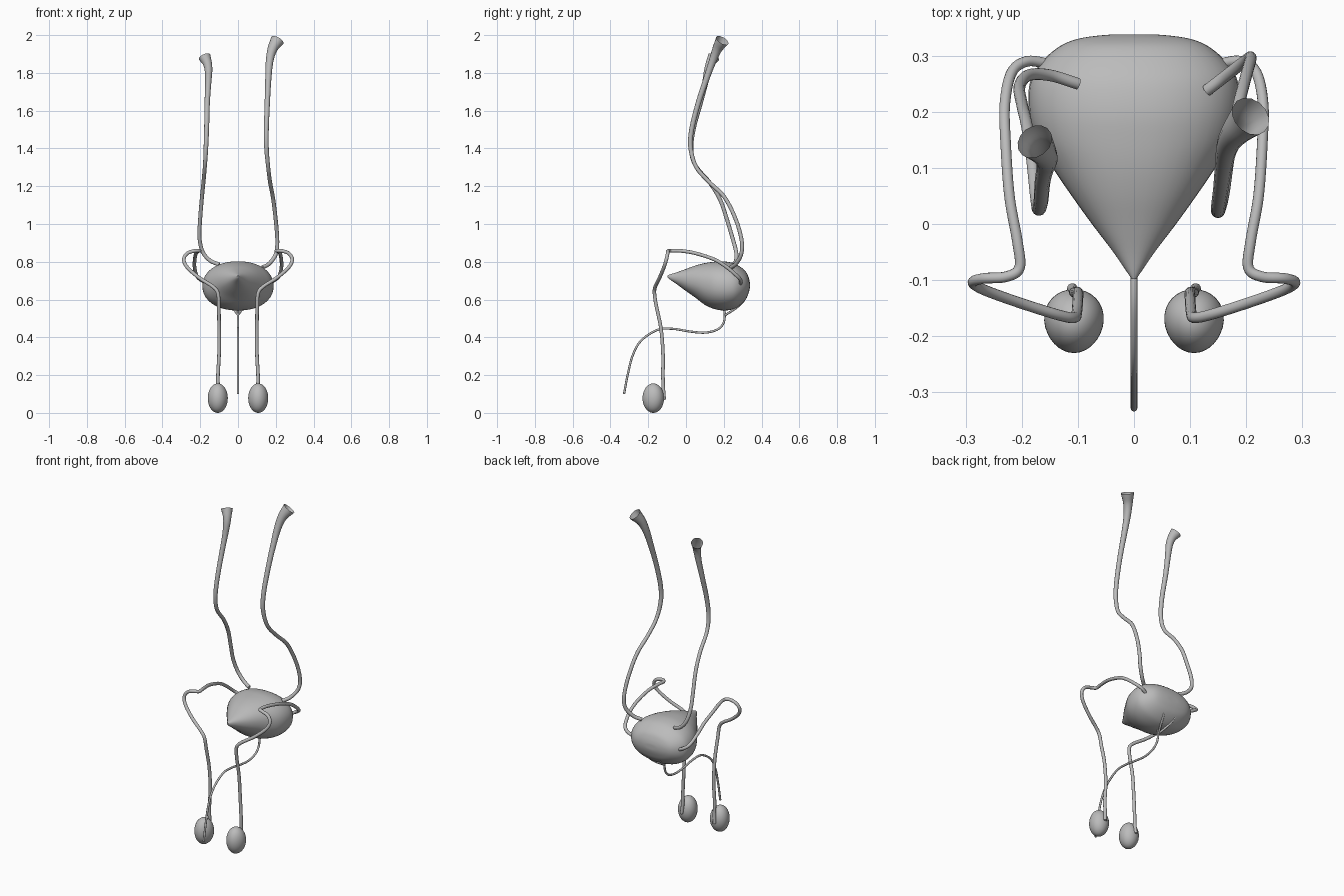
import bpy
import bmesh
import math
from mathutils import Vector

cube = bpy.data.objects.get("Cube")
if cube:
    bpy.data.objects.remove(cube)

grey = bpy.data.materials.new("soft grey")
grey.use_nodes = True
grey.diffuse_color = (0.5, 0.5, 0.5, 1)
grey.node_tree.nodes["Principled BSDF"].inputs["Base Color"].default_value = (0.5, 0.5, 0.5, 1)


def spline_point(points, t):
    """Catmull-Rom position at t, measured in control points."""
    i = min(int(t), len(points) - 2)
    u = t - i
    b, c = points[i], points[i + 1]
    a = points[i - 1] if i else 2 * b - c
    d = points[i + 2] if i + 2 < len(points) else 2 * c - b
    return b + u * ((c - a) + u * ((2 * a - 5 * b + 4 * c - d) + u * (3 * b - a - 3 * c + d))) / 2


def resample(points, steps):
    points = [Vector(p) for p in points]
    count = (len(points) - 1) * steps
    return [spline_point(points, k / steps) for k in range(count + 1)]


def loft(name, rings, close_start=True, close_end=True):
    """Skin a row of equal rings into a smooth shell."""
    bm = bmesh.new()
    loops = [[bm.verts.new(p) for p in ring] for ring in rings]
    for r, s in zip(loops, loops[1:]):
        for j in range(len(r)):
            k = (j + 1) % len(r)
            bm.faces.new((r[j], r[k], s[k], s[j]))
    if close_start:
        bm.faces.new(loops[0][::-1])
    if close_end:
        bm.faces.new(loops[-1])
    bmesh.ops.recalc_face_normals(bm, faces=bm.faces)
    mesh = bpy.data.meshes.new(name)
    bm.to_mesh(mesh)
    bm.free()
    obj = bpy.data.objects.new(name, mesh)
    bpy.context.collection.objects.link(obj)
    finish(obj)
    return obj


def finish(obj):
    obj.data.materials.append(grey)
    bpy.ops.object.select_all(action="DESELECT")
    obj.select_set(True)
    bpy.context.view_layer.objects.active = obj
    bpy.ops.object.shade_smooth_by_angle(angle=math.radians(50))


def tube(name, points, radius, open_end=False, sides=14):
    """Sweep a circle along a path; points may carry their own radius."""
    path = resample([p if len(p) == 4 else (*p, radius) for p in points], 7)
    centres = [Vector(p[:3]) for p in path]
    normal = Vector((0.6, 0.8, 0.1))
    rings = []
    for i, c in enumerate(centres):
        tangent = (centres[min(i + 1, len(path) - 1)] - centres[max(i - 1, 0)]).normalized()
        normal = (normal - tangent * normal.dot(tangent)).normalized()
        side = tangent.cross(normal)
        angles = [math.tau * j / sides for j in range(sides)]
        rings.append([c + path[i][3] * (math.cos(a) * normal + math.sin(a) * side) for a in angles])
    return loft(name, rings, close_end=not open_end)


# Bladder: rounded sections along y, given as (y, half width, bottom, top)
sections = [
    (-0.098, 0.004, 0.718, 0.728), (-0.085, 0.013, 0.706, 0.733),
    (-0.05, 0.037, 0.682, 0.744), (0, 0.075, 0.645, 0.762),
    (0.05, 0.111, 0.61, 0.78), (0.1, 0.145, 0.572, 0.793),
    (0.15, 0.174, 0.55, 0.8), (0.2, 0.187, 0.542, 0.802),
    (0.25, 0.186, 0.549, 0.793), (0.285, 0.168, 0.568, 0.775),
    (0.315, 0.135, 0.598, 0.75), (0.33, 0.1, 0.63, 0.722),
    (0.337, 0.05, 0.655, 0.697), (0.338, 0.008, 0.674, 0.68),
]


def section_ring(y, width, bottom, top, sides=40):
    ring = []
    for j in range(sides):
        a = math.tau * j / sides
        c, s = math.cos(a), math.sin(a)
        x = width * math.copysign(abs(c) ** 0.92, c)
        z = (top + bottom) / 2 + (top - bottom) / 2 * math.copysign(abs(s) ** 0.92, s)
        ring.append(Vector((x, y, z)))
    return ring


smooth_sections = []
for a, b in zip(sections, sections[1:]):
    smooth_sections.append(a)
smooth_sections.append(sections[-1])
packed = [Vector(s) for s in smooth_sections]
rows = [spline_point(packed, k / 4) for k in range((len(packed) - 1) * 4 + 1)]
loft("bladder", [section_ring(*r) for r in rows])

# Upper tubes with flared open ends
tube("left_upper_tube", [
    (0.13, 0.238, 0.77), (0.165, 0.265, 0.79), (0.2, 0.292, 0.84),
    (0.208, 0.295, 0.91), (0.2, 0.265, 1.02), (0.185, 0.205, 1.14),
    (0.17, 0.125, 1.22), (0.16, 0.055, 1.3), (0.151, 0.025, 1.4, 0.012),
    (0.15, 0.03, 1.5, 0.013), (0.155, 0.065, 1.64, 0.014),
    (0.16, 0.105, 1.76, 0.016), (0.167, 0.14, 1.86, 0.02),
    (0.182, 0.165, 1.925, 0.026), (0.208, 0.192, 1.972, 0.037)], 0.0105, True)
tube("right_upper_tube", [
    (-0.1, 0.25, 0.785), (-0.15, 0.265, 0.808), (-0.188, 0.265, 0.855),
    (-0.204, 0.245, 0.93), (-0.2, 0.215, 1.03), (-0.192, 0.18, 1.13),
    (-0.183, 0.125, 1.22), (-0.175, 0.05, 1.31), (-0.17, 0.027, 1.4, 0.012),
    (-0.166, 0.04, 1.51, 0.013), (-0.163, 0.075, 1.64, 0.014),
    (-0.158, 0.1, 1.74, 0.016), (-0.156, 0.115, 1.81, 0.02),
    (-0.162, 0.128, 1.85, 0.024), (-0.177, 0.147, 1.884, 0.033)], 0.0105, True)

# Mirrored side tubes, lower glands and short rear ducts
for label, m in (("left", 1), ("right", -1)):
    path = [
        (0.11, -0.115, 0.07), (0.106, -0.12, 0.13), (0.106, -0.122, 0.2),
        (0.1, -0.122, 0.32), (0.1, -0.133, 0.45), (0.102, -0.158, 0.57),
        (0.107, -0.167, 0.635), (0.135, -0.162, 0.67), (0.205, -0.14, 0.715),
        (0.268, -0.117, 0.77), (0.287, -0.104, 0.812), (0.268, -0.097, 0.845),
        (0.228, -0.094, 0.858), (0.204, -0.078, 0.858), (0.208, -0.03, 0.858),
        (0.222, 0.05, 0.845), (0.229, 0.15, 0.812), (0.23, 0.215, 0.772),
        (0.218, 0.27, 0.725), (0.19, 0.29, 0.7), (0.15, 0.285, 0.68)]
    tube(label + "_side_tube", [(m * x, y, z) for x, y, z in path], 0.0095)
    tube(label + "_rear_duct", [
        (m * 0.04, 0.305, 0.592), (m * 0.025, 0.265, 0.555), (0, 0.208, 0.518)], 0.006)
    bpy.ops.mesh.primitive_uv_sphere_add(segments=32, ring_count=20, radius=1)
    gland = bpy.context.object
    gland.name = label + "_gland"
    for v in gland.data.vertices:
        # Slightly wider towards the back and blunt on top
        x, y, z = v.co
        taper = 1 + 0.08 * y
        v.co = (m * 0.107 + 0.053 * x * taper, -0.173 + 0.057 * y, 0.078 + 0.078 * z)
    finish(gland)

# Central outlet tube
tube("outlet_tube", [
    (0, 0.2, 0.56), (0, 0.205, 0.52), (0, 0.198, 0.475), (0, 0.165, 0.441),
    (0, 0.1, 0.425), (0, 0.02, 0.431), (0, -0.07, 0.445), (0, -0.15, 0.44),
    (0, -0.235, 0.385), (0, -0.28, 0.31), (0, -0.307, 0.21), (0, -0.328, 0.1)], 0.006)
